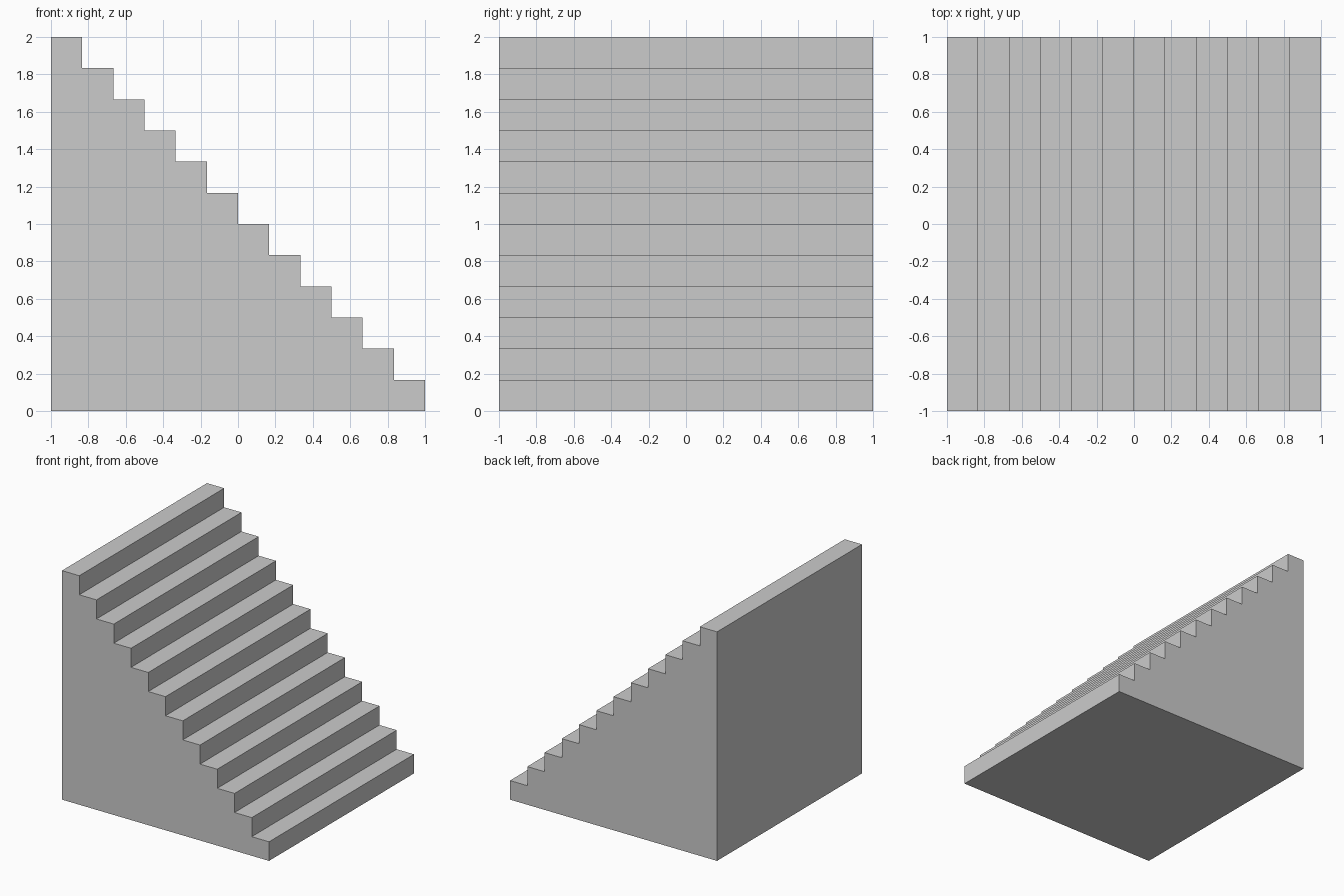
import bpy, bmesh

if "Cube" in bpy.data.objects:
    bpy.data.objects.remove(bpy.data.objects["Cube"])

STEPS = 12
SIZE = 2.0
STEP = SIZE / STEPS

# Stepped side profile in the xz plane, climbing towards -x
profile = [(-1.0, 0.0), (1.0, 0.0)]
for i in range(STEPS):
    x, z = 1.0 - i * STEP, (i + 1) * STEP
    profile += [(x, z), (x - STEP, z)]

# Extrude the profile across the full width
bm = bmesh.new()
side = bm.faces.new([bm.verts.new((x, -1.0, z)) for x, z in profile])
new = bmesh.ops.extrude_face_region(bm, geom=[side])["geom"]
verts = [v for v in new if isinstance(v, bmesh.types.BMVert)]
bmesh.ops.translate(bm, verts=verts, vec=(0, SIZE, 0))
if not any(f.is_valid and all(v.co.y < 0 for v in f.verts) for f in bm.faces):
    bm.faces.new([v for v in bm.verts if v.co.y < 0])
bmesh.ops.recalc_face_normals(bm, faces=bm.faces[:])

# Solid staircase
mesh = bpy.data.meshes.new("staircase")
bm.to_mesh(mesh)
bm.free()
stairs = bpy.data.objects.new("staircase", mesh)
bpy.context.collection.objects.link(stairs)
